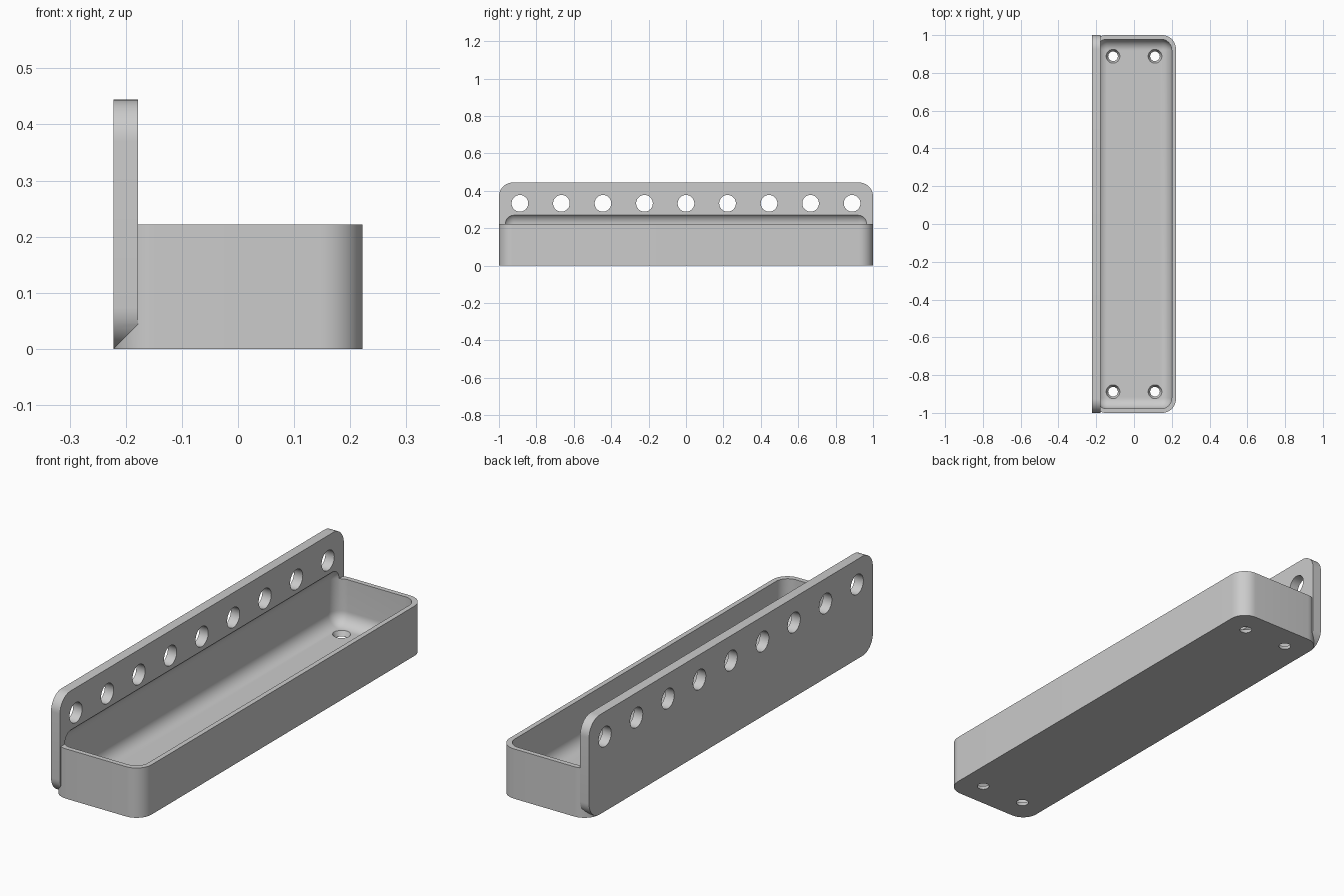
import bpy, bmesh, math
from mathutils import Matrix, Vector

if "Cube" in bpy.data.objects:
    bpy.data.objects.remove(bpy.data.objects["Cube"], do_unlink=True)

HALF_W, HALF_L = 0.222, 1.0      # outer half width and half length
TRAY_H, BACK_H = 0.222, 0.444
WALL, PLATE = 0.022, 0.044       # tray wall and back plate thickness
ROUND, INNER_ROUND = 0.074, 0.058

grey = bpy.data.materials.new("plain grey")
grey.use_nodes = True
colour = (0.6, 0.6, 0.6, 1)
grey.diffuse_color = colour
grey.node_tree.nodes["Principled BSDF"].inputs["Base Color"].default_value = colour


def add_object(name, bm):
    bmesh.ops.recalc_face_normals(bm, faces=bm.faces)
    mesh = bpy.data.meshes.new(name)
    bm.to_mesh(mesh)
    bm.free()
    mesh.materials.append(grey)
    obj = bpy.data.objects.new(name, mesh)
    bpy.context.collection.objects.link(obj)
    return obj


def rounded_box(name, low, high, radius, axis=None):
    """Box with the edges along one axis rounded, or all edges if no axis."""
    low, high = Vector(low), Vector(high)
    bm = bmesh.new()
    bmesh.ops.create_cube(bm, size=1)
    bmesh.ops.scale(bm, vec=high - low, verts=bm.verts)
    bmesh.ops.translate(bm, vec=(low + high) / 2, verts=bm.verts)
    edges = [e for e in bm.edges if axis is None
             or abs((e.verts[0].co - e.verts[1].co)[axis]) > 1e-4]
    bmesh.ops.bevel(bm, geom=edges, offset=radius, segments=12,
                    profile=0.5, affect='EDGES')
    return add_object(name, bm)


def hole_cutters(name, places, r_low, r_high, depth, turn):
    """Several round cutters in one mesh."""
    bm = bmesh.new()
    for place in places:
        bmesh.ops.create_cone(bm, cap_ends=True, segments=40, radius1=r_low,
                              radius2=r_high, depth=depth,
                              matrix=Matrix.Translation(place) @ turn)
    return add_object(name, bm)


def combine(target, other, operation):
    """Apply a boolean, then drop the helper."""
    other.hide_render = True
    mod = target.modifiers.new("combine", 'BOOLEAN')
    mod.operation, mod.solver, mod.object = operation, 'EXACT', other
    bpy.ops.object.select_all(action='DESELECT')
    bpy.context.view_layer.objects.active = target
    target.select_set(True)
    bpy.ops.object.modifier_apply(modifier=mod.name)
    bpy.data.objects.remove(other, do_unlink=True)


# Tray body joined to the taller back plate
tray = rounded_box("tray_with_back_plate", (-HALF_W, -HALF_L, 0),
                   (HALF_W, HALF_L, TRAY_H), ROUND, axis=2)
plate = rounded_box("back_plate", (-HALF_W, -HALF_L, 0),
                    (-HALF_W + PLATE, HALF_L, BACK_H), ROUND, axis=0)
combine(tray, plate, 'UNION')

# Rounded hollow, which also bites a shallow recess into the plate
hollow = rounded_box("hollow_cutter", (-HALF_W + WALL, -HALF_L + WALL, WALL),
                     (HALF_W - WALL, HALF_L - WALL, TRAY_H + 0.06), INNER_ROUND)
combine(tray, hollow, 'DIFFERENCE')

# Row of nine mounting holes in the plate
row = [(-HALF_W + PLATE / 2, i * HALF_W, 0.333) for i in range(-4, 5)]
combine(tray, hole_cutters("plate_hole_cutter", row, 0.0445, 0.0445, 0.1,
                           Matrix.Rotation(math.pi / 2, 4, 'Y')), 'DIFFERENCE')

# Four tapered screw holes in the floor, wider on the inside
screws = [(x * HALF_W / 2, y * 4 * HALF_W, WALL / 2) for x in (-1, 1) for y in (-1, 1)]
combine(tray, hole_cutters("floor_hole_cutter", screws, 0.022, 0.04, 0.036,
                           Matrix.Identity(4)), 'DIFFERENCE')

bpy.ops.object.shade_smooth_by_angle(angle=math.radians(30))
